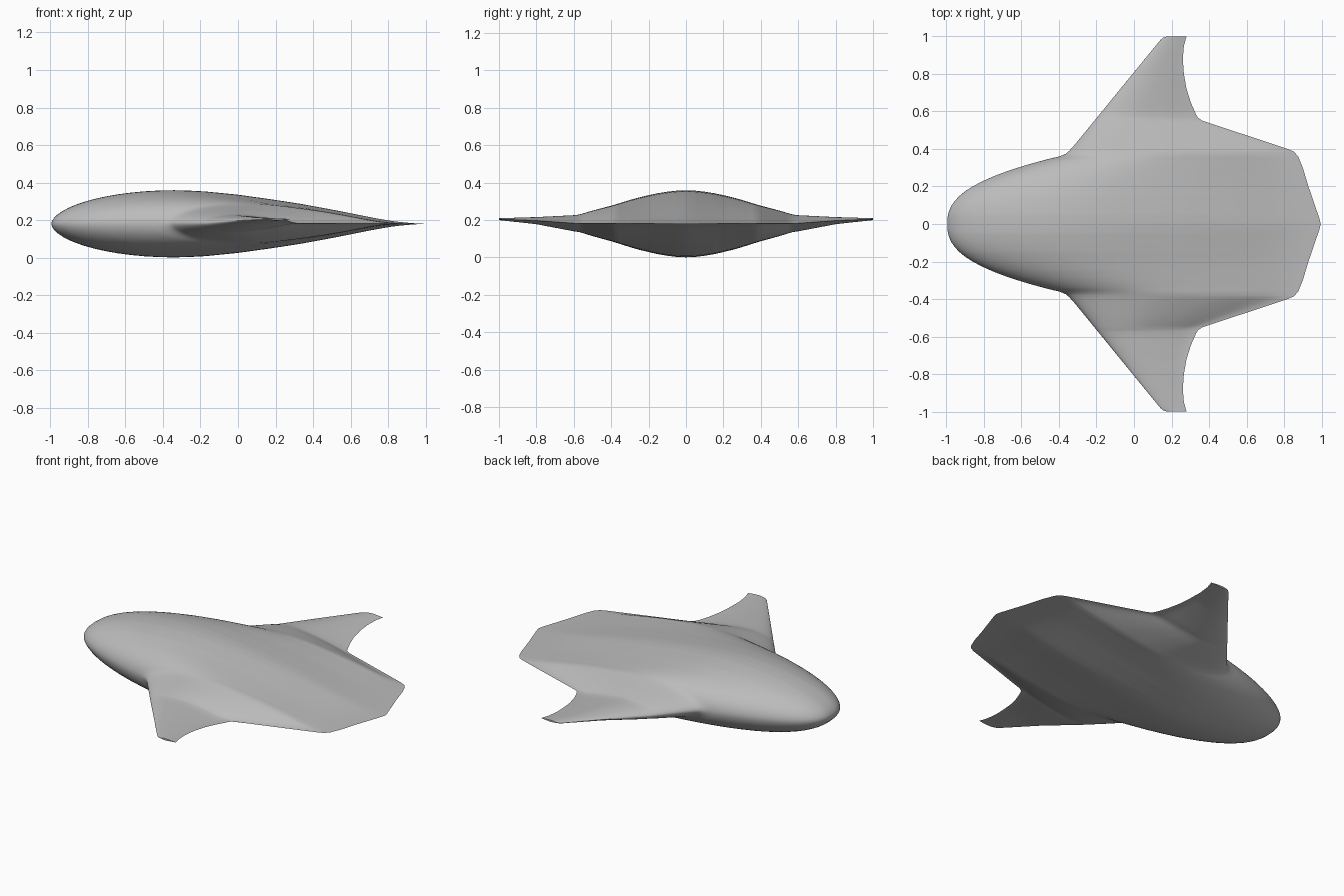
import bpy, bmesh, math

default_cube = bpy.data.objects.get("Cube")
if default_cube:
    bpy.data.objects.remove(default_cube, do_unlink=True)

CHORD_STEPS = 36
MID_HEIGHT = 0.18


def lookup(points, value):
    """Straight-line interpolation through (position, result) pairs."""
    for (a, fa), (b, fb) in zip(points, points[1:]):
        if value <= b:
            return fa + (fb - fa) * (value - a) / (b - a)
    return points[-1][1]


# Plan outline and thickness, from the centreline out to the wing tip
wing_leading = [(.36, -.397), (.375, -.362), (.39, -.345), (.42, -.318),
                (.98, .14), (.993, .155), (1, .175)]
trailing = [(0, .995), (.03, .988), (.2, .93), (.3, .9), (.36, .875), (.385, .853),
            (.4, .82), (.42, .76), (.55, .365), (.565, .342), (.585, .33),
            (.65, .302), (.72, .28), (.8, .266), (.88, .26), (.95, .266), (1, .28)]
half_thickness = [(0, .179), (.05, .177), (.1, .171), (.15, .163), (.2, .152),
                  (.25, .14), (.3, .126), (.35, .11), (.4, .095), (.5, .068),
                  (.57, .047), (.6, .043), (.8, .019), (1, .005)]
middle = [(0, MID_HEIGHT), (.6, .183), (.8, .197), (1, .205)]
tail_taper = [(0, 1), (.1, .98), (.25, .87), (.4, .715), (.5, .6), (.65, .395),
              (.8, .17), (.88, .07), (.95, .02), (1, 0)]


def leading(y):
    """Rounded nose that turns into a straight swept wing edge."""
    if y < .36:
        return -.995 + .135 * (y / .2) ** 2.52
    return lookup(wing_leading, y)


def section_shape(t):
    """Elliptical front and a tail that thins to a sharp edge."""
    peak = .33
    if t < peak:
        return math.sqrt(max(0, 1 - (1 - t / peak) ** 2)) ** 1.1
    return lookup(tail_taper, (t - peak) / (1 - peak))


def section(y):
    """Closed airfoil ring: over the top to the tail, back underneath."""
    front, back = leading(y), lookup(trailing, y)
    half, mid = lookup(half_thickness, y), lookup(middle, y)
    stations = [(1 - math.cos(math.pi * i / CHORD_STEPS)) / 2
                for i in range(CHORD_STEPS + 1)]
    top = [(t, 1) for t in stations]
    under = [(t, -1) for t in reversed(stations[1:-1])]
    return [(front + (back - front) * t, y, mid + side * half * section_shape(t))
            for t, side in top + under]


# Spanwise stations: an even spread plus every bend in the outline
spans = {round(i / 50, 3) for i in range(51)}
for table in (wing_leading, trailing, half_thickness):
    spans.update(y for y, _ in table)

# Loft one half of the blended body and wing
bm = bmesh.new()
rings = [[bm.verts.new(p) for p in section(y)] for y in sorted(spans)]
count = len(rings[0])
for inner, outer in zip(rings, rings[1:]):
    for i in range(count):
        j = (i + 1) % count
        bm.faces.new((inner[i], inner[j], outer[j], outer[i]))

# Close the wing tip with a strip between its top and underside
tip = rings[-1]
for i in range(CHORD_STEPS):
    strip = [tip[i], tip[i + 1], tip[-i - 1], tip[-i]]
    bm.faces.new(list(dict.fromkeys(strip)))

# Mirror across the centreline
half_geometry = bm.verts[:] + bm.edges[:] + bm.faces[:]
bmesh.ops.mirror(bm, geom=half_geometry, axis='Y', merge_dist=.0001)
bmesh.ops.remove_doubles(bm, verts=bm.verts[:], dist=.00005)
bmesh.ops.recalc_face_normals(bm, faces=bm.faces[:])

mesh = bpy.data.meshes.new("blended_wing_body")
bm.to_mesh(mesh)
bm.free()
body = bpy.data.objects.new("blended_wing_body", mesh)
bpy.context.collection.objects.link(body)

# Plain grey skin
skin = bpy.data.materials.new("plain_grey")
skin.use_nodes = True
grey = (.5, .5, .5, 1)
skin.diffuse_color = grey
skin.node_tree.nodes["Principled BSDF"].inputs["Base Color"].default_value = grey
mesh.materials.append(skin)

bpy.ops.object.select_all(action='DESELECT')
body.select_set(True)
bpy.context.view_layer.objects.active = body
bpy.ops.object.shade_smooth_by_angle(angle=math.radians(40))
